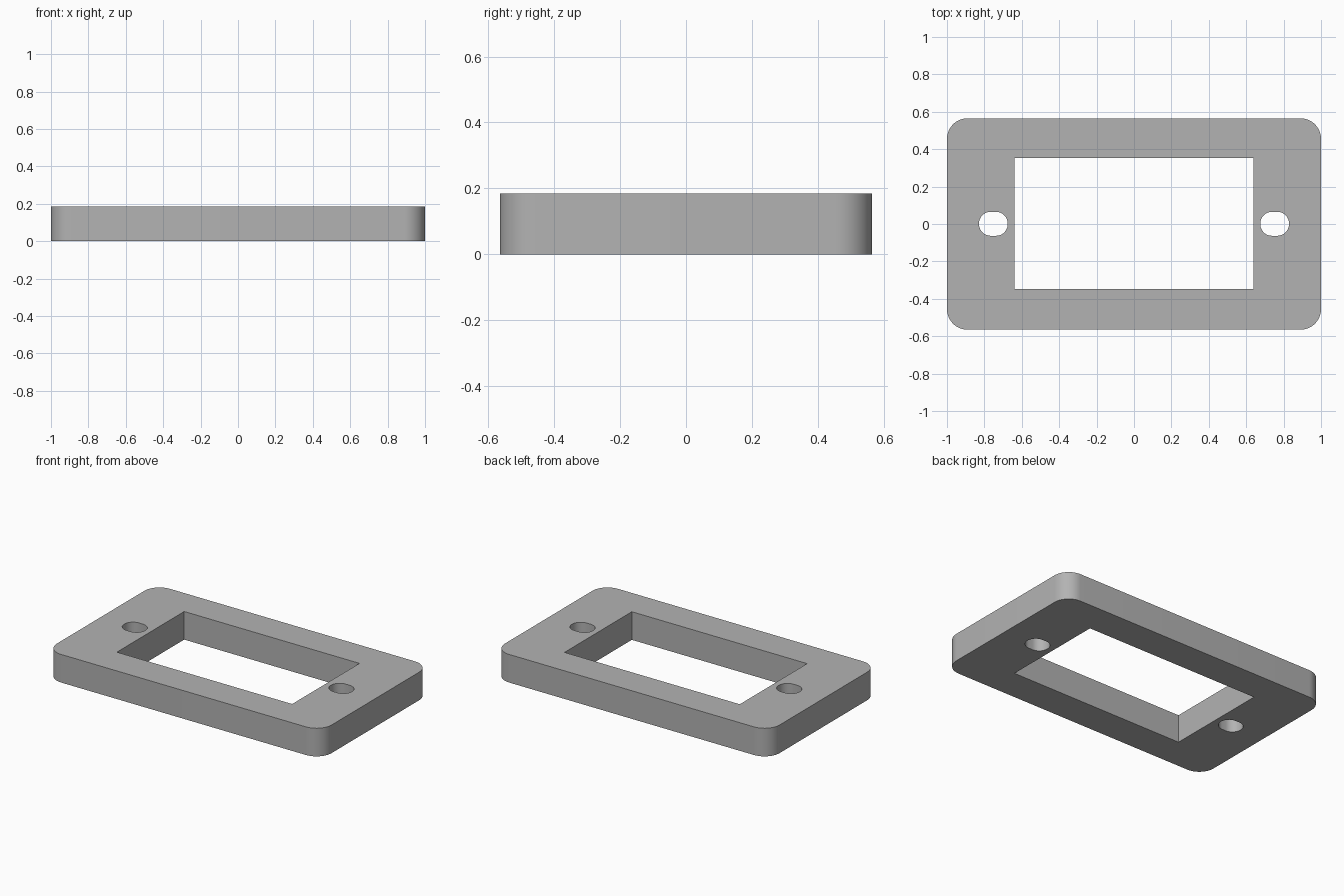
import bpy
import bmesh
from math import cos, sin, pi, radians

HEIGHT = 0.185

cube = bpy.data.objects.get("Cube")
if cube:
    bpy.data.objects.remove(cube, do_unlink=True)

grey = bpy.data.materials.new("plain grey")
grey.use_nodes = True
colour = (0.45, 0.45, 0.45, 1)
grey.diffuse_color = colour
grey.node_tree.nodes["Principled BSDF"].inputs["Base Color"].default_value = colour


def rounded_rect(cx, cy, half_x, half_y, radius=0, steps=12):
    """Points of a rectangle with arcs (or sharp corners) around a centre."""
    points = []
    for corner, (sx, sy) in enumerate([(1, 1), (-1, 1), (-1, -1), (1, -1)]):
        for i in range(steps + 1 if radius else 1):
            a = (corner + i / steps) * pi / 2
            points.append((cx + sx * (half_x - radius) + radius * cos(a),
                           cy + sy * (half_y - radius) + radius * sin(a)))
    return points


# Outer outline, central window and the two screw slots
outlines = [
    rounded_rect(0, 0, 1, 0.565, 0.11),
    rounded_rect(0, 0.002, 0.638, 0.35),
]
for side in (-1, 1):
    outlines.append(rounded_rect(side * 0.752, 0.001, 0.077, 0.064, 0.063))

# Fill between the outlines, then extrude upwards into a plate
bm = bmesh.new()
edges = []
for outline in outlines:
    verts = [bm.verts.new((x, y, 0)) for x, y in outline]
    edges += [bm.edges.new((v, verts[i - 1])) for i, v in enumerate(verts)]
bmesh.ops.triangle_fill(bm, edges=edges, use_beauty=True, normal=(0, 0, 1))
extruded = bmesh.ops.extrude_face_region(bm, geom=bm.faces[:], use_keep_orig=True)
top = [v for v in extruded["geom"] if isinstance(v, bmesh.types.BMVert)]
bmesh.ops.translate(bm, verts=top, vec=(0, 0, HEIGHT))
bmesh.ops.recalc_face_normals(bm, faces=bm.faces[:])

mesh = bpy.data.meshes.new("mounting_frame")
bm.to_mesh(mesh)
bm.free()
mesh.materials.append(grey)
frame = bpy.data.objects.new("mounting_frame", mesh)
bpy.context.collection.objects.link(frame)

# Smooth the rounded corners and slots, keep the rims sharp
bpy.ops.object.select_all(action="DESELECT")
frame.select_set(True)
bpy.context.view_layer.objects.active = frame
bpy.ops.object.shade_smooth_by_angle(angle=radians(30))
